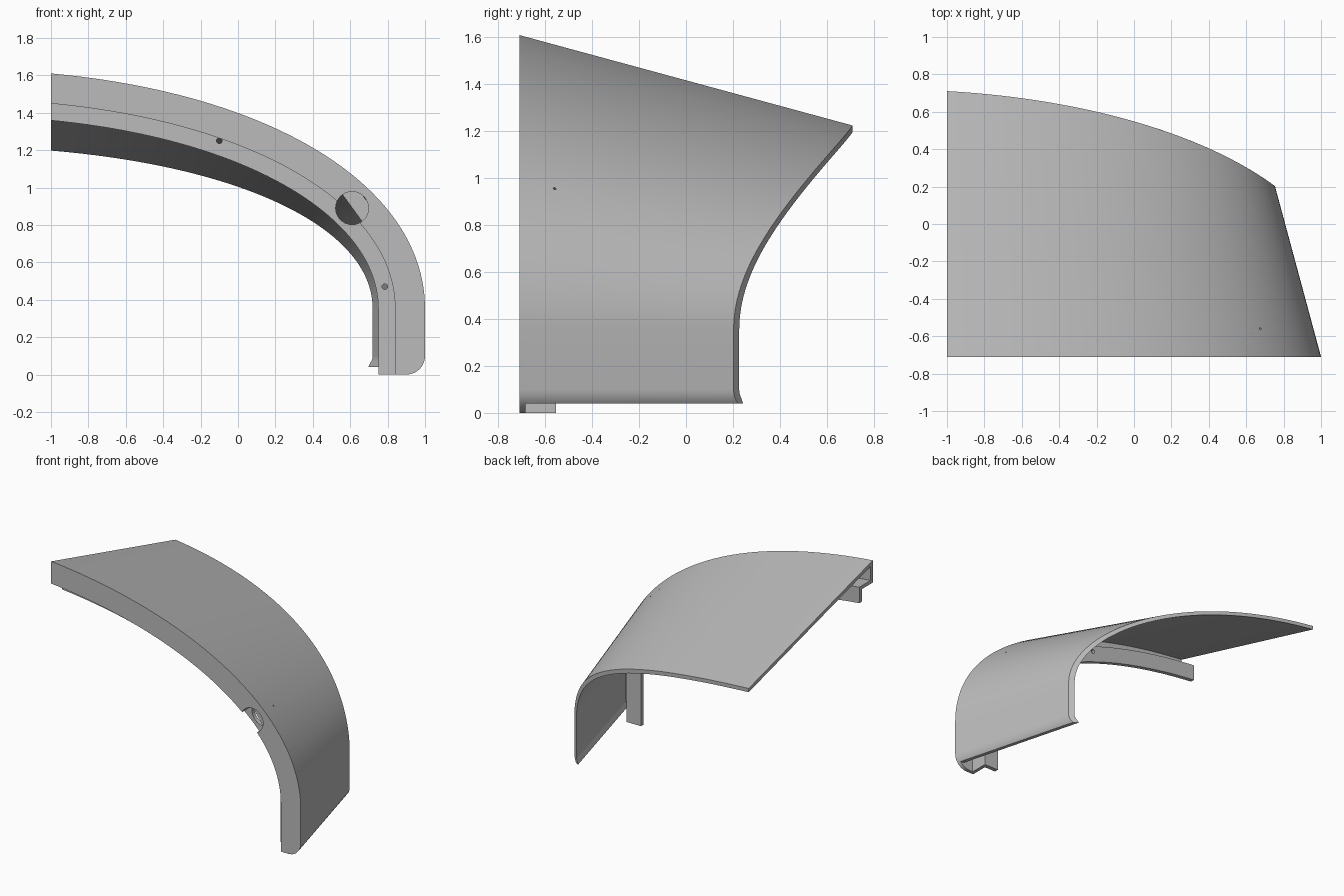
import bpy, bmesh, math
from mathutils import Vector, Matrix

cube = bpy.data.objects.get("Cube")
if cube:
    bpy.data.objects.remove(cube, do_unlink=True)

grey = bpy.data.materials.new("plain grey")
grey.use_nodes = True
grey.diffuse_color = (0.5, 0.5, 0.5, 1)
grey.node_tree.nodes["Principled BSDF"].inputs["Base Color"].default_value = (0.5, 0.5, 0.5, 1)

FRONT, WALL_BACK, RIM_FRONT, RIM_BACK = -0.71, -0.685, -0.585, -0.555
TAPER = 0.27          # inward lean per unit of depth
SKIN = 0.027          # shell thickness
STEPS = 48

# Front arch outline as (point, inward direction) in the xz plane
P = [Vector(c) for c in ((-1, 1.61), (0.2, 1.5), (1, 1.0), (1, 0.35))]
arch = []
for i in range(STEPS + 1):
    t = i / STEPS
    u = 1 - t
    point = P[0]*u**3 + P[1]*3*u*u*t + P[2]*3*u*t*t + P[3]*t**3
    tangent = (P[1]-P[0])*u*u + (P[2]-P[1])*2*u*t + (P[3]-P[2])*t*t
    arch.append((point, Vector((tangent.y, -tangent.x)).normalized()))
SIDE = Vector((-1, 0))


def corner(angle):
    """Rounded lower corner: point and its inward normal."""
    out = Vector((math.cos(angle), -math.sin(angle)))
    return Vector((0.9, 0.1)) + out * 0.1, -out


def at(p, y):
    return Vector((p.x, y, p.y))


def lean(y):
    return TAPER * (y - FRONT)


def finish(name, bm):
    """Trim at the flat end, then shade."""
    bmesh.ops.recalc_face_normals(bm, faces=bm.faces)
    cut = bmesh.ops.bisect_plane(bm, geom=bm.verts[:] + bm.edges[:] + bm.faces[:], dist=1e-5,
                                 plane_co=(-1, 0, 0), plane_no=(-1, 0, 0), clear_outer=True)
    edges = [e for e in bm.edges if e.is_boundary]
    if edges:
        bmesh.ops.holes_fill(bm, edges=edges, sides=0)
    bmesh.ops.recalc_face_normals(bm, faces=bm.faces)
    mesh = bpy.data.meshes.new(name)
    bm.to_mesh(mesh)
    bm.free()
    mesh.materials.append(grey)
    ob = bpy.data.objects.new(name, mesh)
    bpy.context.collection.objects.link(ob)
    return ob


def skin(name, rings):
    """Solid strip through a row of four-point sections."""
    bm = bmesh.new()
    rows = [[bm.verts.new(v) for v in ring] for ring in rings]
    for a, b in zip(rows, rows[1:]):
        for k in range(4):
            bm.faces.new((a[k], a[k-1], b[k-1], b[k]))
    bm.faces.new(rows[0])
    bm.faces.new(rows[-1])
    return finish(name, bm)


def back_edge(x):
    return 1.07 * math.sqrt(1 - ((x + 1.3) / 2.4) ** 2) - 0.351


# Tapered shell, its rear trimmed to a curve in plan
def shell_ring(p, n, m):
    def rear(q):
        y = 0.4
        for _ in range(40):
            y = 0.5 * y + 0.5 * back_edge((q + n * lean(y)).x)
        return at(q + n * lean(y), y)
    inner = p + m * SKIN
    start = n * lean(WALL_BACK)
    return [at(p + start, WALL_BACK), rear(p), rear(inner), at(inner + start, WALL_BACK)]


# Extra leading section keeps the flat end covered before trimming
lead = (arch[0][0] + (P[0] - P[1]).normalized() * 0.15, arch[0][1])
curve = [lead] + arch
shell_rings = [shell_ring(p, n, n) for p, n in curve]
for i in range(7):
    p, m = corner(math.asin(0.6) * i / 6)
    if i == 6:
        m = Vector((-1, 0))
    shell_rings.append(shell_ring(p, SIDE, m))
shell = skin("curved_shell", shell_rings)

# Front wall with rounded foot
wall_rings = []
for p, n in curve + [(corner(math.pi / 2 * i / 10)[0], SIDE) for i in range(11)]:
    inner = p + n * 0.16 if p.y > 0.11 else Vector((0.84, p.y))
    wall_rings.append([at(p, FRONT), at(p + n * lean(WALL_BACK), WALL_BACK),
                       at(inner, WALL_BACK), at(inner, FRONT)])
wall = skin("front_wall", wall_rings)


# Ledge and rear rim follow the arch down to the ground
def band(name, y0, y1, d0, d1):
    return skin(name, [[at(p + n*d0, y0), at(p + n*d0, y1), at(p + n*d1, y1), at(p + n*d1, y0)]
                       for p, n in curve + [(Vector((1, 0)), SIDE)]])


ledge = band("inner_ledge", WALL_BACK, RIM_FRONT, 0.135, 0.16)
rim = band("mounting_rim", RIM_FRONT, RIM_BACK, 0.135, 0.25)


# Round holes
def drill(targets, centre, radius, depth, axis):
    bm = bmesh.new()
    bmesh.ops.create_cone(bm, cap_ends=True, segments=32, radius1=radius, radius2=radius, depth=depth)
    turn = Vector((0, 0, 1)).rotation_difference(Vector(axis)).to_matrix().to_4x4()
    bm.transform(Matrix.Translation(centre) @ turn)
    cutter = finish("hole_cutter", bm)
    cutter.hide_render = True
    for ob in targets:
        mod = ob.modifiers.new("hole", 'BOOLEAN')
        mod.operation = 'DIFFERENCE'
        mod.solver = 'EXACT'
        mod.object = cutter
        bpy.context.view_layer.objects.active = ob
        bpy.ops.object.modifier_apply(modifier=mod.name)
    bpy.data.objects.remove(cutter, do_unlink=True)


drill([wall, ledge, rim], (0.61, -0.63, 0.89), 0.088, 0.3, (0, 1, 0))
for x, z in ((-0.1, 1.25), (0.785, 0.47)):
    drill([rim], (x, RIM_FRONT, z), 0.015, 0.1, (0, 1, 0))
drill([shell], (0.67, -0.56, 0.95), 0.006, 0.2, (1, 0, 1))

# Pad behind the large hole
bm = bmesh.new()
bmesh.ops.create_cube(bm, size=1, matrix=Matrix.Translation((0.645, -0.615, 0.916))
                      @ Matrix.Rotation(-math.atan2(0.59, 0.81), 4, 'Y')
                      @ Matrix.Diagonal((0.085, 0.06, 0.18, 1)))
pad = finish("hole_pad", bm)

# Smooth curves, crisp edges
bpy.ops.object.select_all(action='DESELECT')
for ob in (shell, wall, ledge, rim, pad):
    ob.select_set(True)
bpy.context.view_layer.objects.active = shell
bpy.ops.object.shade_smooth_by_angle(angle=math.radians(30))
